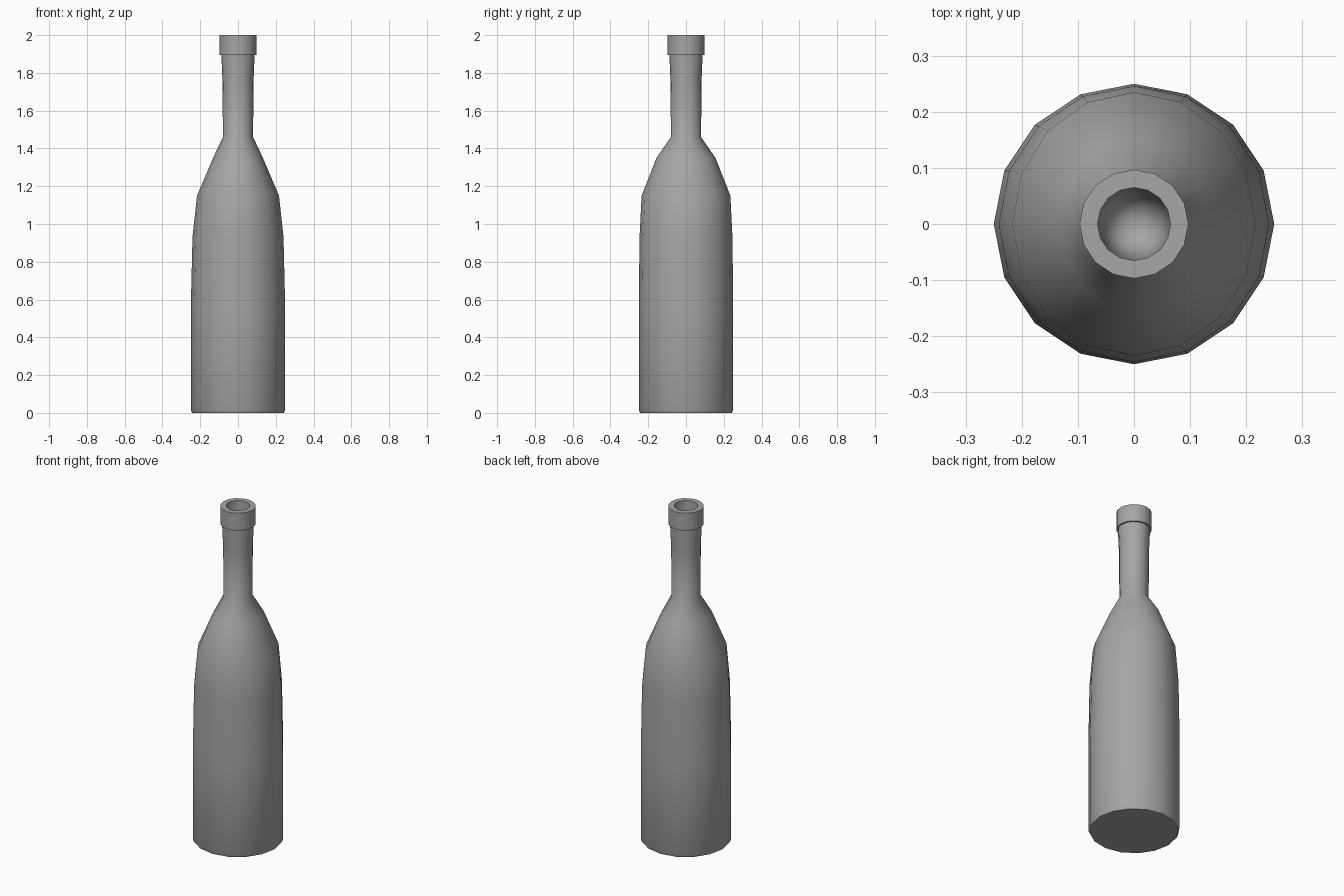
import bpy
import bmesh
from math import cos, sin, tau, radians

cube = bpy.data.objects.get("Cube")
if cube:
    bpy.data.objects.remove(cube, do_unlink=True)

SIDES = 16

# Single grey material
grey = bpy.data.materials.new("bottle grey")
grey.use_nodes = True
colour = (0.38, 0.38, 0.38, 1)
grey.diffuse_color = colour
grey.node_tree.nodes["Principled BSDF"].inputs["Base Color"].default_value = colour

# Rings from the base up the outside, over the lip and down the bore:
# half width in x, half width in y, height
PROFILE = [
    (0.243, 0.243, 0.0),     # base
    (0.25, 0.25, 0.015),
    (0.25, 0.25, 0.55),      # body
    (0.241, 0.246, 0.93),
    (0.217, 0.235, 1.15),    # shoulder
    (0.132, 0.156, 1.35),
    (0.08, 0.08, 1.46),      # neck
    (0.082, 0.082, 1.75),
    (0.088, 0.088, 1.895),
    (0.097, 0.097, 1.895),   # collar
    (0.097, 0.097, 2.0),
    (0.065, 0.065, 2.0),     # bore
    (0.058, 0.058, 1.55),
    (0.045, 0.045, 1.51),
    (0.02, 0.02, 1.49),
]


def lathe(name, profile):
    """Skin stacked elliptical rings and cap both ends."""
    bm = bmesh.new()
    rings = [[bm.verts.new((rx * cos(tau * i / SIDES), ry * sin(tau * i / SIDES), z))
              for i in range(SIDES)] for rx, ry, z in profile]
    for low, high in zip(rings, rings[1:]):
        for i in range(SIDES):
            j = (i + 1) % SIDES
            bm.faces.new((low[i], low[j], high[j], high[i]))
    bm.faces.new(rings[0][::-1])
    bm.faces.new(rings[-1])
    bmesh.ops.recalc_face_normals(bm, faces=bm.faces)
    mesh = bpy.data.meshes.new(name)
    bm.to_mesh(mesh)
    bm.free()
    mesh.materials.append(grey)
    obj = bpy.data.objects.new(name, mesh)
    bpy.context.collection.objects.link(obj)
    return obj


bottle = lathe("bottle", PROFILE)

# Smooth sides with crisp lip, collar and base
bpy.ops.object.select_all(action="DESELECT")
bottle.select_set(True)
bpy.context.view_layer.objects.active = bottle
bpy.ops.object.shade_smooth_by_angle(angle=radians(40))
